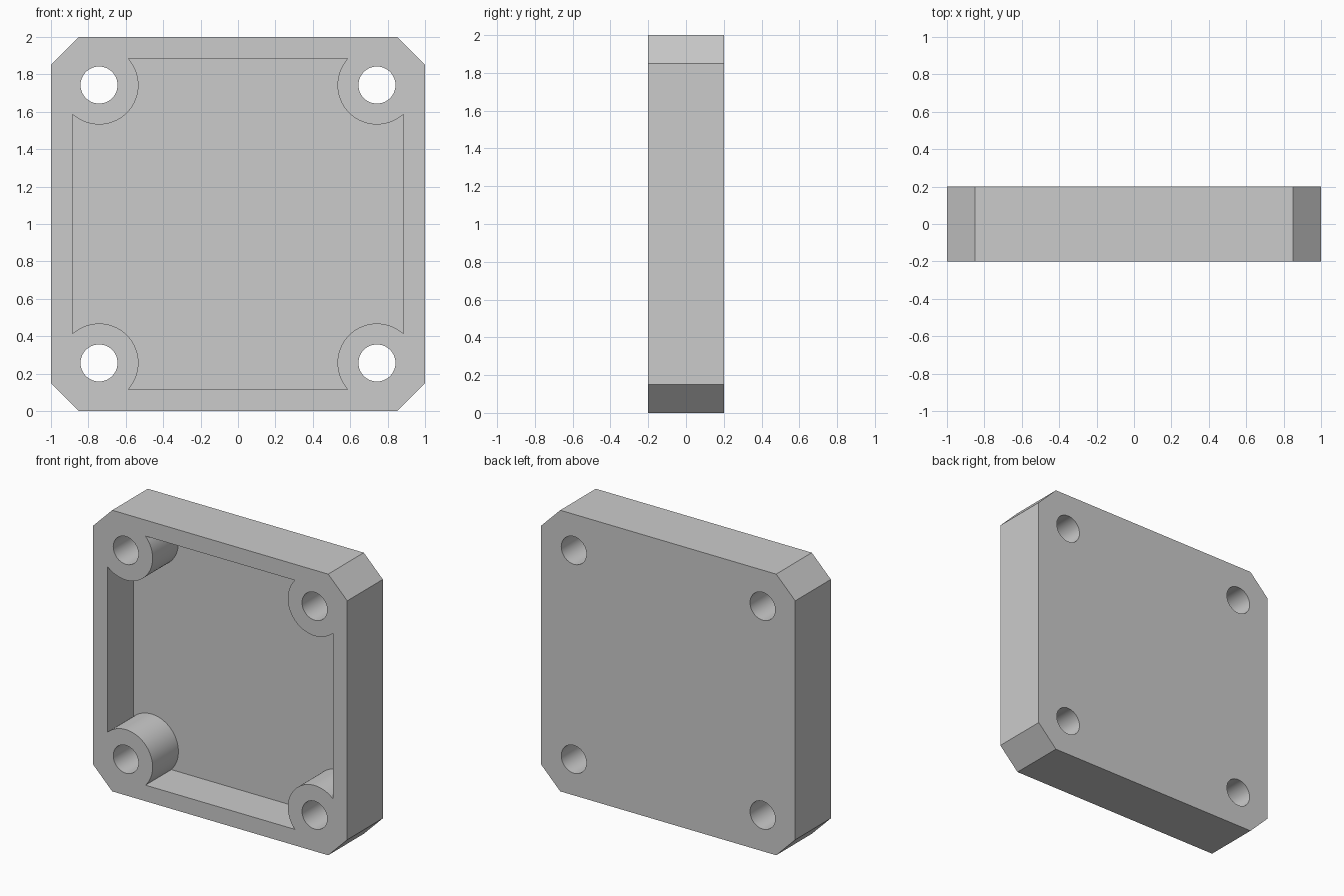
import bpy, bmesh, math

cube = bpy.data.objects.get("Cube")
if cube:
    bpy.data.objects.remove(cube)

HALF_DEPTH = 0.2      # half of plate thickness
POCKET_DEPTH = 0.29
INNER = 0.886         # half width of the pocket
CHAMFER = 0.85        # where the corner cuts begin
HOLE = 0.743          # screw hole offset from the centre
HOLE_R, BOSS_R = 0.099, 0.211

grey = bpy.data.materials.new("plain grey")
grey.use_nodes = True
colour = (0.6, 0.6, 0.6, 1)
grey.diffuse_color = colour
grey.node_tree.nodes["Principled BSDF"].inputs["Base Color"].default_value = colour


def prism(bm, outline, y0, y1):
    """Extrude an x-z outline from y0 to y1."""
    face = bm.faces.new([bm.verts.new((x, y0, z + 1)) for x, z in outline])
    moved = bmesh.ops.extrude_face_region(bm, geom=[face])["geom"]
    verts = [v for v in moved if isinstance(v, bmesh.types.BMVert)]
    bmesh.ops.translate(bm, verts=verts, vec=(0, y1 - y0, 0))


def make_object(name, bm):
    bmesh.ops.recalc_face_normals(bm, faces=bm.faces)
    mesh = bpy.data.meshes.new(name)
    bm.to_mesh(mesh)
    bm.free()
    mesh.materials.append(grey)
    obj = bpy.data.objects.new(name, mesh)
    bpy.context.collection.objects.link(obj)
    return obj


def arc(cx, cz, r, start, end, n):
    angles = [start + (end - start) * i / n for i in range(n + 1)]
    return [(cx + r * math.cos(a), cz + r * math.sin(a)) for a in angles]


def quarter_turns(points):
    """Repeat a run of points around the four corners."""
    result = []
    for _ in range(4):
        result += points
        points = [(-z, x) for x, z in points]
    return result


# Chamfered plate
bm = bmesh.new()
prism(bm, quarter_turns([(1, CHAMFER), (CHAMFER, 1)]), -HALF_DEPTH, HALF_DEPTH)
plate = make_object("cover_plate", bm)

# Pocket that leaves a round boss in each corner
bm = bmesh.new()
side = math.acos((INNER - HOLE) / BOSS_R)
corner = arc(HOLE, HOLE, BOSS_R, -side, side - 1.5 * math.pi, 40)
prism(bm, quarter_turns(corner), -HALF_DEPTH - 0.1, POCKET_DEPTH - HALF_DEPTH)

# Screw holes through the bosses
for sx in (-1, 1):
    for sz in (-1, 1):
        ring = arc(sx * HOLE, sz * HOLE, HOLE_R, 0, 2 * math.pi, 48)[:-1]
        prism(bm, ring, -HALF_DEPTH - 0.1, HALF_DEPTH + 0.1)
cutter = make_object("pocket_and_hole_cutter", bm)
cutter.hide_render = True

# Cut the plate, then smooth only the round walls
cut = plate.modifiers.new("cut", "BOOLEAN")
cut.operation = "DIFFERENCE"
cut.solver = "EXACT"
cut.object = cutter
bpy.ops.object.select_all(action="DESELECT")
plate.select_set(True)
bpy.context.view_layer.objects.active = plate
bpy.ops.object.modifier_apply(modifier=cut.name)
bpy.data.objects.remove(cutter)
bpy.ops.object.shade_smooth_by_angle(angle=math.radians(30))
